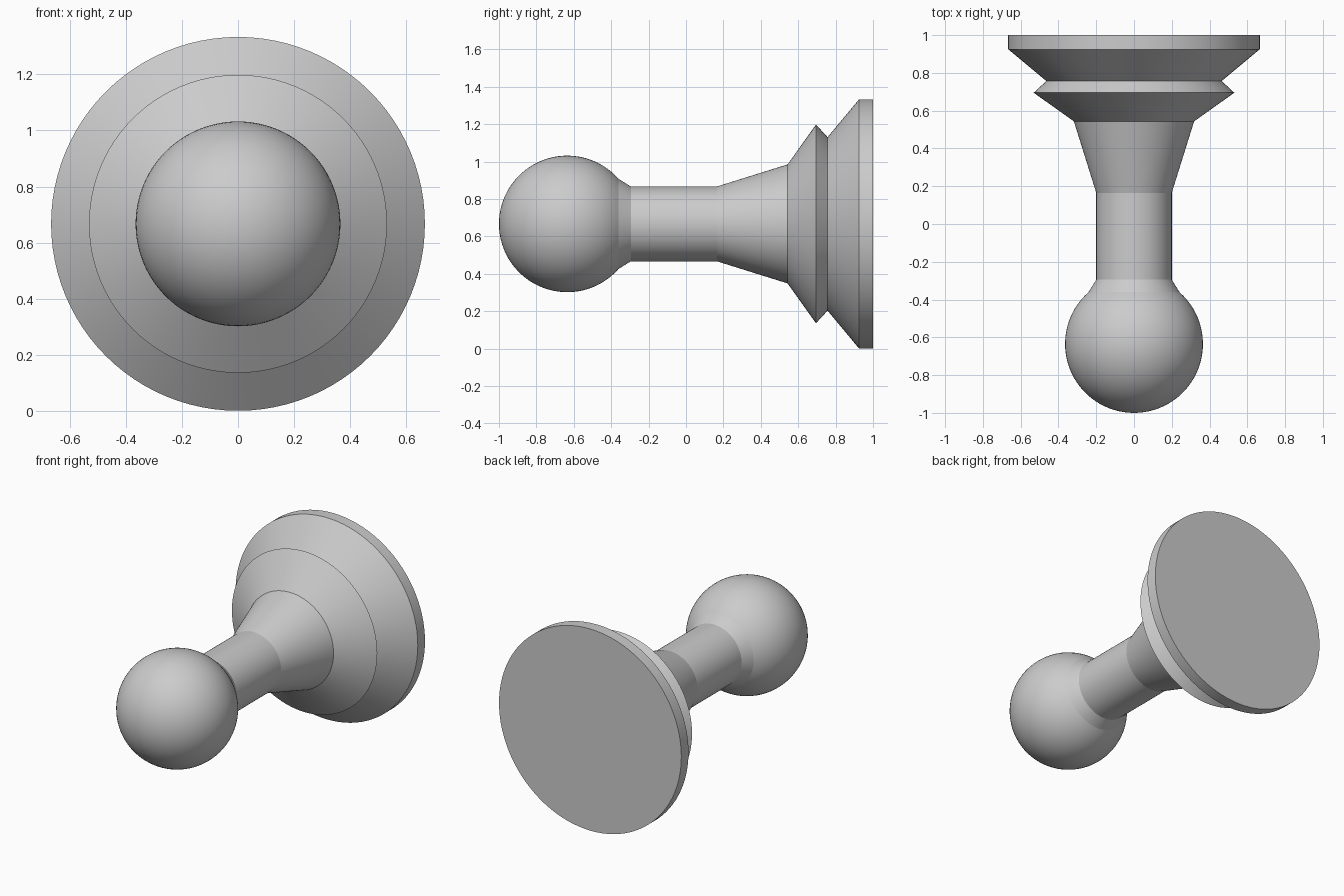
import bpy, bmesh, math

if "Cube" in bpy.data.objects:
    bpy.data.objects.remove(bpy.data.objects["Cube"])

SEGMENTS = 96
AXIS_Z = 0.667          # height of the turning axis, which runs along y
BALL_R, BALL_Y = 0.365, -0.635


def lathe(name, profile):
    """Spin (y, radius) points around the horizontal axis into a closed solid."""
    bm = bmesh.new()
    rings = []
    for y, r in profile:
        if r < 1e-6:
            rings.append([bm.verts.new((0, y, 0))])
        else:
            rings.append([bm.verts.new((r * math.sin(2 * math.pi * i / SEGMENTS), y,
                                        r * math.cos(2 * math.pi * i / SEGMENTS)))
                          for i in range(SEGMENTS)])
    for a, b in zip(rings, rings[1:]):
        for i in range(SEGMENTS):
            j = (i + 1) % SEGMENTS
            if len(a) == 1:
                bm.faces.new((a[0], b[i], b[j]))
            else:
                bm.faces.new((a[i], b[i], b[j], a[j]))
    # flat mounting face
    bm.faces.new(rings[-1])
    bmesh.ops.recalc_face_normals(bm, faces=bm.faces)
    mesh = bpy.data.meshes.new(name)
    bm.to_mesh(mesh)
    bm.free()
    obj = bpy.data.objects.new(name, mesh)
    bpy.context.collection.objects.link(obj)
    obj.location.z = AXIS_Z
    bpy.ops.object.select_all(action='DESELECT')
    obj.select_set(True)
    bpy.context.view_layer.objects.active = obj
    bpy.ops.object.shade_smooth_by_angle(angle=math.radians(12))
    return obj


# ball end, from the front pole back to the neck
steps = 32
end_angle = math.pi - math.asin(0.241 / BALL_R)
profile = [(BALL_Y - BALL_R * math.cos(end_angle * k / steps),
            BALL_R * math.sin(end_angle * k / steps)) for k in range(steps + 1)]

# neck, straight shaft and flare
profile += [(-0.295, 0.20), (0.165, 0.20), (0.543, 0.318)]

# inner ridge, groove and mounting flange
profile += [(0.695, 0.531), (0.757, 0.464), (0.925, 0.666), (1.0, 0.666)]

lathe("ball_knob", profile)
